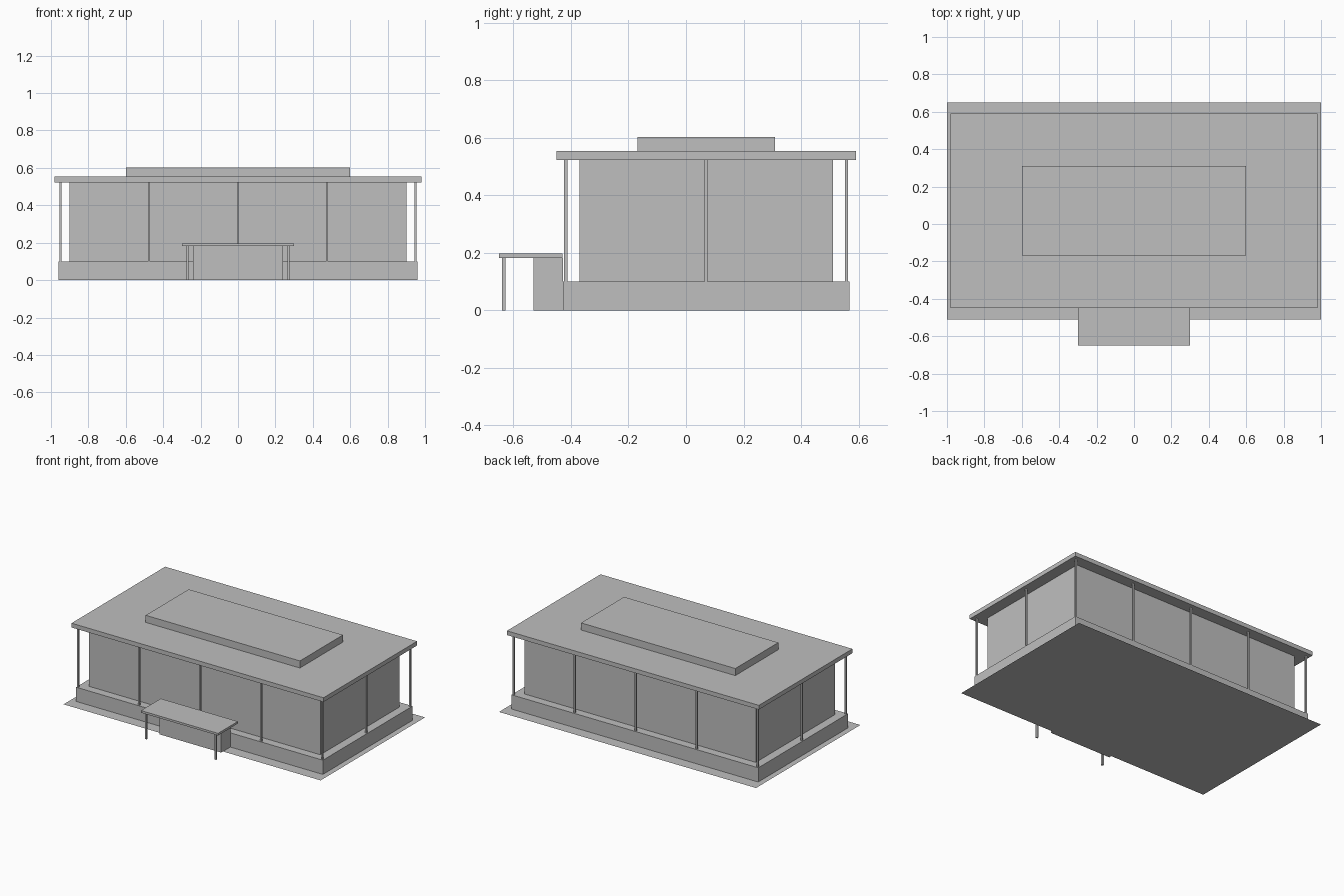
import bpy
import bmesh
from mathutils import Matrix, Vector

cube = bpy.data.objects.get("Cube")
if cube:
    bpy.data.objects.remove(cube, do_unlink=True)

# Single plain grey for the whole building
GREY = (0.52, 0.52, 0.52, 1.0)
mat = bpy.data.materials.new("plain grey")
mat.use_nodes = True
mat.diffuse_color = GREY
mat.node_tree.nodes["Principled BSDF"].inputs["Base Color"].default_value = GREY

MID_Y = 0.07  # centre line of the main building


def finish(name, bm):
    mesh = bpy.data.meshes.new(name)
    bm.to_mesh(mesh)
    bm.free()
    mesh.materials.append(mat)
    obj = bpy.data.objects.new(name, mesh)
    bpy.context.collection.objects.link(obj)


def box(name, x, y, z):
    """Box spanning the given (low, high) ranges."""
    spans = (x, y, z)
    centre = Vector([(a + b) / 2 for a, b in spans])
    size = Vector([b - a for a, b in spans])
    bm = bmesh.new()
    bmesh.ops.create_cube(
        bm, size=1, matrix=Matrix.Translation(centre) @ Matrix.Diagonal(size).to_4x4())
    finish(name, bm)


def block(name, half_x, half_y, low, high):
    """Box centred on the main building."""
    box(name, (-half_x, half_x), (MID_Y - half_y, MID_Y + half_y), (low, high))


def post(name, x, y, low, high, width):
    """Square upright centred on (x, y)."""
    h = width / 2
    box(name, (x - h, x + h), (y - h, y + h), (low, high))


# Thin ground sheet
bm = bmesh.new()
bmesh.ops.create_grid(
    bm, x_segments=1, y_segments=1, size=1,
    matrix=Matrix.Translation((0, MID_Y, 0)) @ Matrix.Diagonal((1, 0.58, 1, 1)))
finish("ground_sheet", bm)

# Main building, bottom to top
block("plinth", 0.96, 0.498, 0, 0.10)
block("walls", 0.90, 0.44, 0.10, 0.523)
block("roof_slab", 0.98, 0.52, 0.523, 0.553)
block("raised_roof", 0.60, 0.239, 0.553, 0.603)

# Slim columns around the veranda
for i in range(5):
    x = -0.95 + i * 0.475
    for side, y in (("front", MID_Y - 0.488), ("back", MID_Y + 0.488)):
        post(f"{side}_column_{i + 1}", x, y, 0.10, 0.523, 0.011)
for side, x in (("right", -0.95), ("left", 0.95)):
    post(f"{side}_middle_column", x, MID_Y, 0.10, 0.523, 0.011)

# Entrance block with canopy and its two posts
box("entrance_block", (-0.24, 0.24), (-0.53, -0.428), (0, 0.182))
box("canopy", (-0.30, 0.30), (-0.65, -0.43), (0.182, 0.197))
for side, x in (("right", -0.27), ("left", 0.27)):
    post(f"canopy_{side}_post", x, -0.633, 0, 0.182, 0.013)
